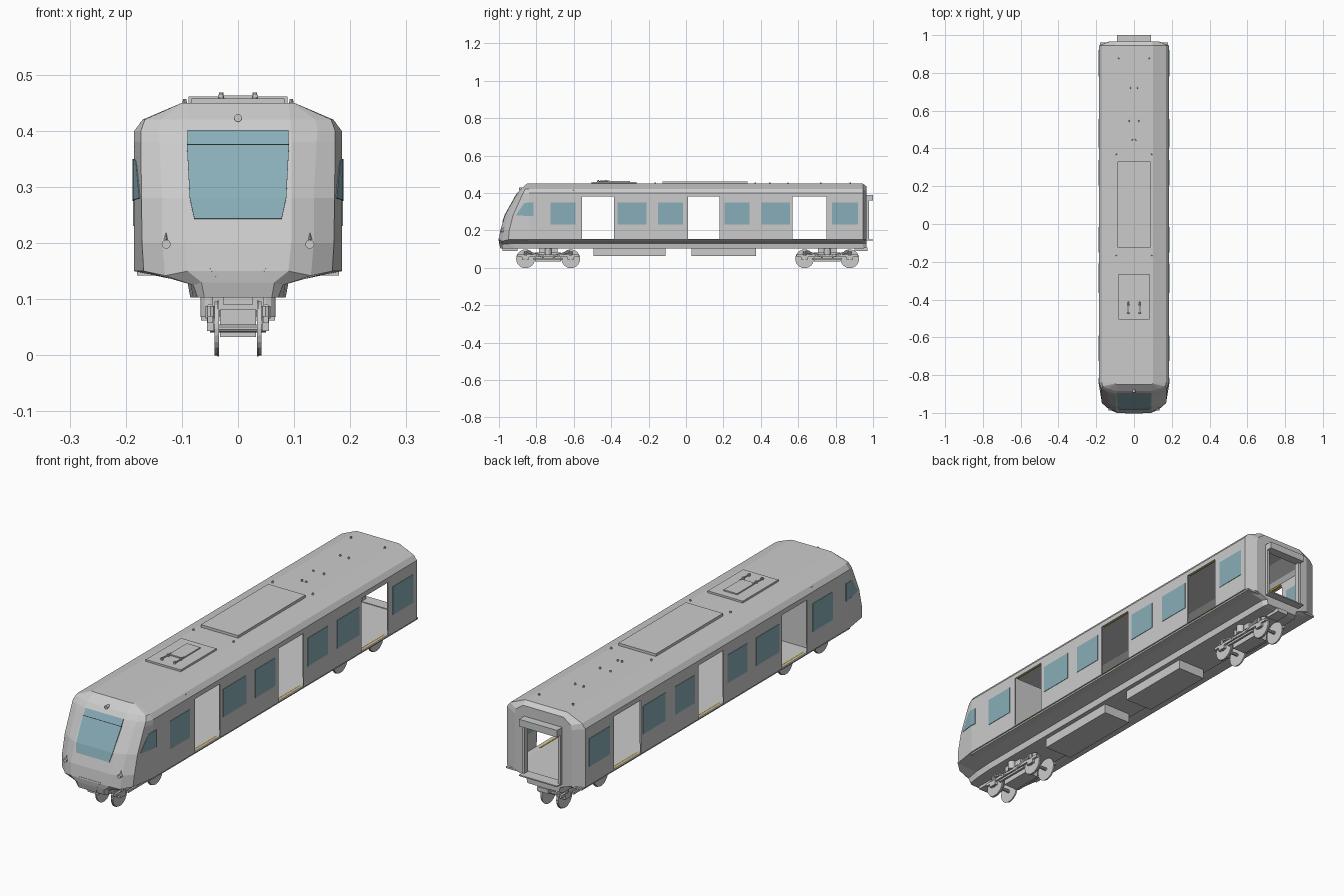
import bpy, bmesh, math
from mathutils import Vector

if "Cube" in bpy.data.objects:
    bpy.data.objects.remove(bpy.data.objects["Cube"])


def material(name, rgb):
    m = bpy.data.materials.new(name)
    m.diffuse_color = (*rgb, 1)
    m.use_nodes = True
    m.node_tree.nodes["Principled BSDF"].inputs["Base Color"].default_value = m.diffuse_color
    return m


GLASS = material("glass", (0.25, 0.42, 0.48))
BLACK = material("black", (0.02, 0.02, 0.02))
YELLOW = material("yellow", (0.6, 0.38, 0.03))


def finish(name, bm, mat=None):
    me = bpy.data.meshes.new(name)
    bm.to_mesh(me)
    bm.free()
    ob = bpy.data.objects.new(name, me)
    bpy.context.collection.objects.link(ob)
    if mat:
        me.materials.append(mat)
    return ob


def box(name, x, y, z, mat=None):
    bm = bmesh.new()
    bmesh.ops.create_cube(bm, size=1)
    for v in bm.verts:
        v.co = [(r[0] + r[1]) / 2 + c * (r[1] - r[0]) for c, r in zip(v.co, (x, y, z))]
    return finish(name, bm, mat)


def rod(name, a, b, r, sides=10, r2=None):
    a, b = Vector(a), Vector(b)
    bm = bmesh.new()
    bmesh.ops.create_cone(bm, cap_ends=True, segments=sides, radius1=r,
                          radius2=r if r2 is None else r2, depth=(b - a).length)
    q = (b - a).to_track_quat('Z', 'Y')
    for v in bm.verts:
        v.co = q @ v.co + (a + b) / 2
    return finish(name, bm)


def strip(name, left, right, thick, mat=None):
    """Panel between two matching point rows, thickened."""
    bm = bmesh.new()
    L = [bm.verts.new(p) for p in left]
    R = [bm.verts.new(p) for p in right]
    for i in range(len(L) - 1):
        bm.faces.new((L[i], R[i], R[i + 1], L[i + 1]))
    ob = finish(name, bm, mat)
    m = ob.modifiers.new("thickness", 'SOLIDIFY')
    m.thickness, m.offset = thick, 0
    return ob


DOORS = [(-0.555, -0.385), (0.01, 0.18), (0.57, 0.75)]

# Half cross-section, bottom to roof, and the nose sections in front of it
SECTION = [(.085, .103), (.09, .13), (.185, .15), (.185, .20), (.185, .28),
           (.185, .38), (.185, .40), (.17, .42), (.10, .45)]
Z = [p[1] for p in SECTION]
FRONT_Y = [-.99, -.997, -1.0, -.993, -.968, -.912, -.90, -.885, -.85]


def section(xs, ys, zs):
    pts = list(zip(xs, ys, zs))
    return [(0, *pts[0][1:])] + pts + [(0, *pts[-1][1:])]


def across(y):
    return section([p[0] for p in SECTION], [y] * 9, Z)


rings = [
    section([0] * 9, FRONT_Y, Z),
    section([.06, .065, .09, .095, .095, .095, .095, .093, .09], FRONT_Y, Z),
    section([.072, .08, .13, .135, .135, .140, .142, .138, .097],
            [-.98, -.985, -.983, -.975, -.948, -.897, -.887, -.872, -.848],
            [.103, .125, .142, .2, .28, .38, .40, .42, .45]),
    section([.08, .085, .168, .171, .172, .173, .173, .166, .10],
            [-.92, -.93, -.95, -.945, -.925, -.88, -.87, -.86, -.845], Z),
    across(-.84)]
door_rings = []
for a, b in DOORS:
    door_rings.append(len(rings))
    rings += [across(a), across(b)]
rings.append(across(.945))
end_z = [.108, .13, .15, .20, .28, .362, .39, .41, .435]
rings.append(section([.075, .08, .135, .135, .135, .135, .135, .13, .095], [.965] * 9, end_z))
rings.append(section([.07, .075] + [.085] * 7, [.965] * 9, end_z))
rings.append(section([0] * 9, [.965] * 9, end_z))
end_hole = len(rings) - 2

# Body shell: half loft with door and gangway openings, mirrored
bm = bmesh.new()
grid = [[bm.verts.new(p) for p in r] for r in rings]
for k in range(len(grid) - 1):
    a, b = grid[k], grid[k + 1]
    for i in range(10):
        if (k in door_rings or k == end_hole) and 3 <= i <= 5:
            continue
        bm.faces.new((a[i], b[i], b[i + 1], a[i + 1]))
bmesh.ops.remove_doubles(bm, verts=bm.verts, dist=1e-5)
bmesh.ops.dissolve_degenerate(bm, edges=bm.edges, dist=1e-5)
body = finish("body_shell", bm)
body.modifiers.new("mirror", 'MIRROR')
sol = body.modifiers.new("thickness", 'SOLIDIFY')
sol.thickness, sol.offset = .005, -1

# Interior floor and cab partition
box("floor", (-.18, .18), (-.85, .96), (.142, .149))
box("cab_partition", (-.175, .175), (-.605, -.598), (.149, .415))


def front_y(z):
    for i in range(8):
        if Z[i] <= z <= Z[i + 1]:
            return FRONT_Y[i] + (z - Z[i]) / (Z[i + 1] - Z[i]) * (FRONT_Y[i + 1] - FRONT_Y[i])


def nose_panel(name, rows, thick, mat=None):
    strip(name, [(-w, front_y(z), z) for w, z in rows],
          [(w, front_y(z), z) for w, z in rows], thick, mat)


# Windscreen, its divider and the coupler cover
nose_panel("windscreen", [(.078, .243), (.086, .28), (.091, .374), (.09, .38), (.09, .40)], .006, GLASS)
nose_panel("windscreen_divider", [(.091, .373), (.091, .375)], .008, BLACK)
nose_panel("coupler_cover", [(.025, .104), (.032, .13), (.047, .15), (.05, .155)], .004)
box("coupler", (-.026, .026), (-.98, -.9), (.09, .104))
rod("top_lamp", (0, -.875, .423), (0, -.893, .423), .007, 12)

WINDOWS = [(-.725, -.59), (-.365, -.21), (-.15, -.015), (.205, .34), (.405, .555), (.78, .92)]
for s in (-1, 1):
    def span(a, b):
        return tuple(sorted((s * a, s * b)))
    # Side glazing
    for a, b in WINDOWS:
        box("side_window", span(.178, .187), (a, b), (.23, .35), GLASS)
    strip("cab_side_window",
          [(s * .173, -.91, .28), (s * .184, -.845, .277), (s * .185, -.815, .275)],
          [(s * .179, -.865, .345), (s * .184, -.845, .35), (s * .185, -.815, .35)], .006, GLASS)
    # Yellow door sills and headers
    for a, b in DOORS:
        box("door_sill", span(.165, .183), (a, b), (.149, .152), YELLOW)
        box("door_header", span(.170, .178), (a, b), (.382, .390), YELLOW)
    # Headlights with small brackets
    rod("headlight", (s * .128, -.965, .198), (s * .128, -.988, .198), .008, 12)
    rod("headlight_hood", (s * .128, -.974, .205), (s * .128, -.972, .218), .008, 3, .001)
    # Gangway posts
    box("gangway_post", span(.08, .09), (.955, .978), (.15, .365))

# Gangway hood and bridge plates
box("gangway_hood", (-.09, .09), (.96, 1.0), (.36, .39))
box("gangway_plate", (-.09, .09), (.95, 1.0), (.147, .152))
box("rear_coupler", (-.026, .026), (.9, .97), (.09, .108))

# Roof equipment
box("roof_unit", (-.088, .088), (-.125, .33), (.447, .461))
box("pantograph_base", (-.083, .083), (-.505, -.265), (.447, .458))
box("pantograph_tray", (-.032, .032), (-.42, -.30), (.457, .463))
for s in (-1, 1):
    rod("pantograph_arm", (s * .030, -.41, .463), (s * .033, -.475, .462), .003, 8)
    for y in (-.43, -.47):
        rod("pantograph_insulator", (s * .030, y, .457), (s * .030, y, .468), .006, 10, .004)
    for x, y in [(.08, .878), (.02, .72), (.025, .545), (.01, .447), (.095, .37), (.095, -.165)]:
        rod("roof_stud", (s * x, y, .447), (s * x, y, .457), .005, 10, .003)

# Underfloor equipment boxes
box("equipment_box_front", (-.066, .066), (-.495, -.11), (.062, .106))
box("equipment_box_rear", (-.066, .066), (.03, .375), (.062, .106))

# Bogies: wheels, axles, side frames, springs and braces
for y0 in (-.737, .755):
    box("bogie_bolster", (-.032, .032), (y0 - .07, y0 + .07), (.033, .082))
    box("bogie_mount", (-.045, .045), (y0 - .05, y0 + .05), (.08, .106))
    for dy in (-.121, .121):
        y = y0 + dy
        rod("axle", (-.05, y, .048), (.05, y, .048), .007)
        for s in (-1, 1):
            rod("wheel", (s * .036, y, .048), (s * .042, y, .048), .048, 24)
            rod("wheel_flange", (s * .034, y, .048), (s * .0365, y, .048), .05, 24)
            box("axle_box", tuple(sorted((s * .043, s * .055))), (y - .018, y + .018), (.043, .068))
            rod("spring", (s * .049, y, .066), (s * .049, y, .088), .009)
            rod("frame_brace", (s * .05, y0 + dy * .95, .086), (s * .05, y0 + dy * .2, .060), .006, 6)
    for s in (-1, 1):
        xs = tuple(sorted((s * .045, s * .054)))
        box("bogie_side_frame", xs, (y0 - .165, y0 + .165), (.058, .070))
        box("bogie_lower_beam", xs, (y0 - .08, y0 + .08), (.043, .052))
        rod("air_spring", (s * .05, y0, .068), (s * .05, y0, .106), .017, 12)
